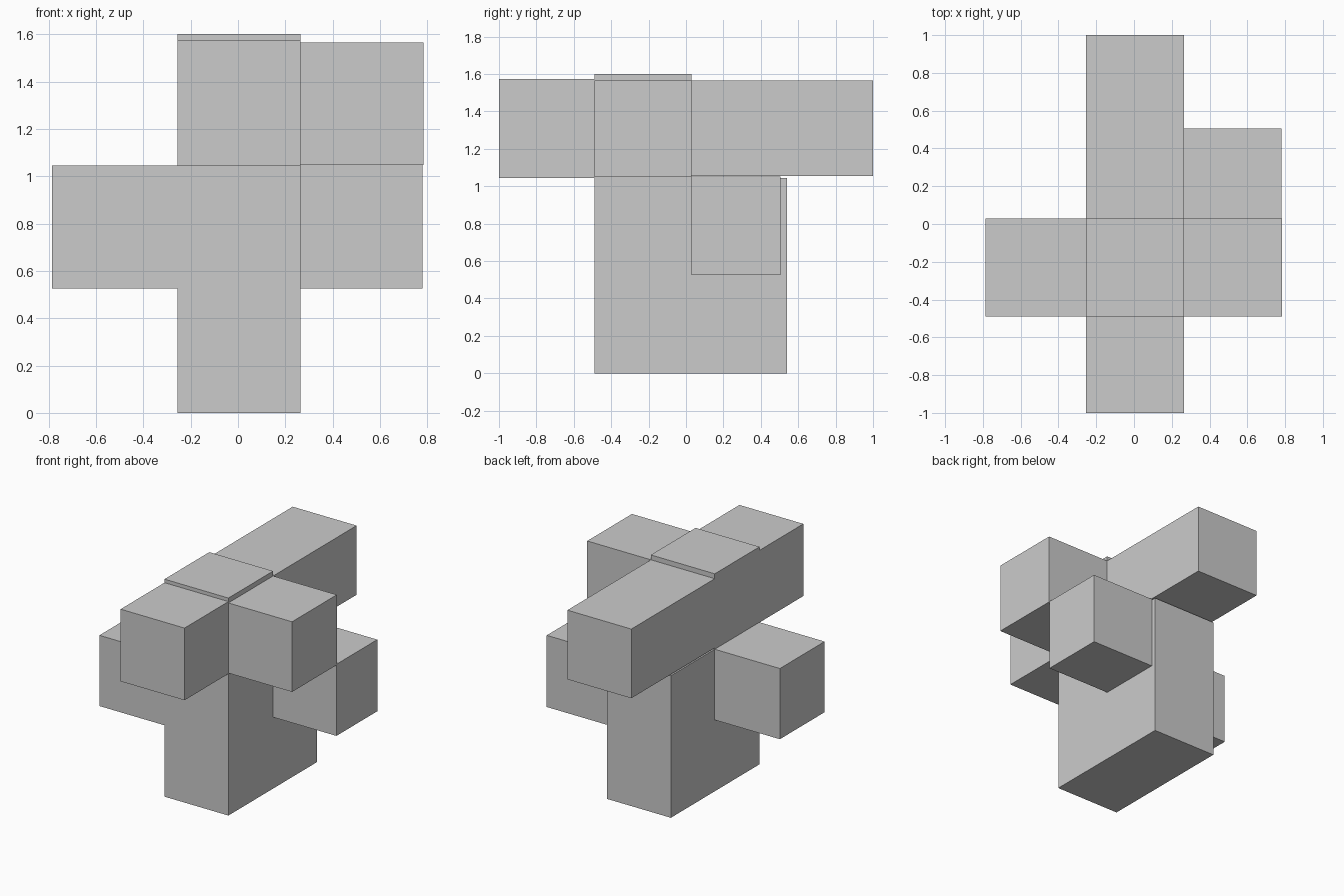
import bpy

if "Cube" in bpy.data.objects:
    bpy.data.objects.remove(bpy.data.objects["Cube"])


def block(name, x, y, z):
    """Axis-aligned block spanning the given (min, max) ranges."""
    spans = (x, y, z)
    bpy.ops.mesh.primitive_cube_add(size=1, location=[(a + b) / 2 for a, b in spans])
    ob = bpy.context.object
    ob.name = name
    ob.scale = [b - a for a, b in spans]
    bpy.ops.object.transform_apply(location=False, rotation=False, scale=True)
    return ob


# Shared spans of the block grid
MID_X = (-0.255, 0.265)
MID_Y = (-0.49, 0.03)
TRUNK_Y = (-0.49, 0.54)

# Trunk, two stacked blocks
block("trunk_base", MID_X, TRUNK_Y, (0, 0.525))
block("trunk_middle", MID_X, TRUNK_Y, (0.525, 1.045))

# Arms on the middle level
block("left_arm", (-0.785, -0.255), MID_Y, (0.525, 1.045))
block("lower_right_arm", (0.265, 0.78), (0.03, 0.505), (0.525, 1.052))

# Top level: raised centre with front, back and right arms
block("top_centre", MID_X, MID_Y, (1.045, 1.60))
block("front_arm", MID_X, (-1.0, -0.49), (1.043, 1.574))
block("back_arm", MID_X, (0.03, 1.0), (1.055, 1.564))
block("upper_right_arm", (0.265, 0.783), MID_Y, (1.048, 1.564))
